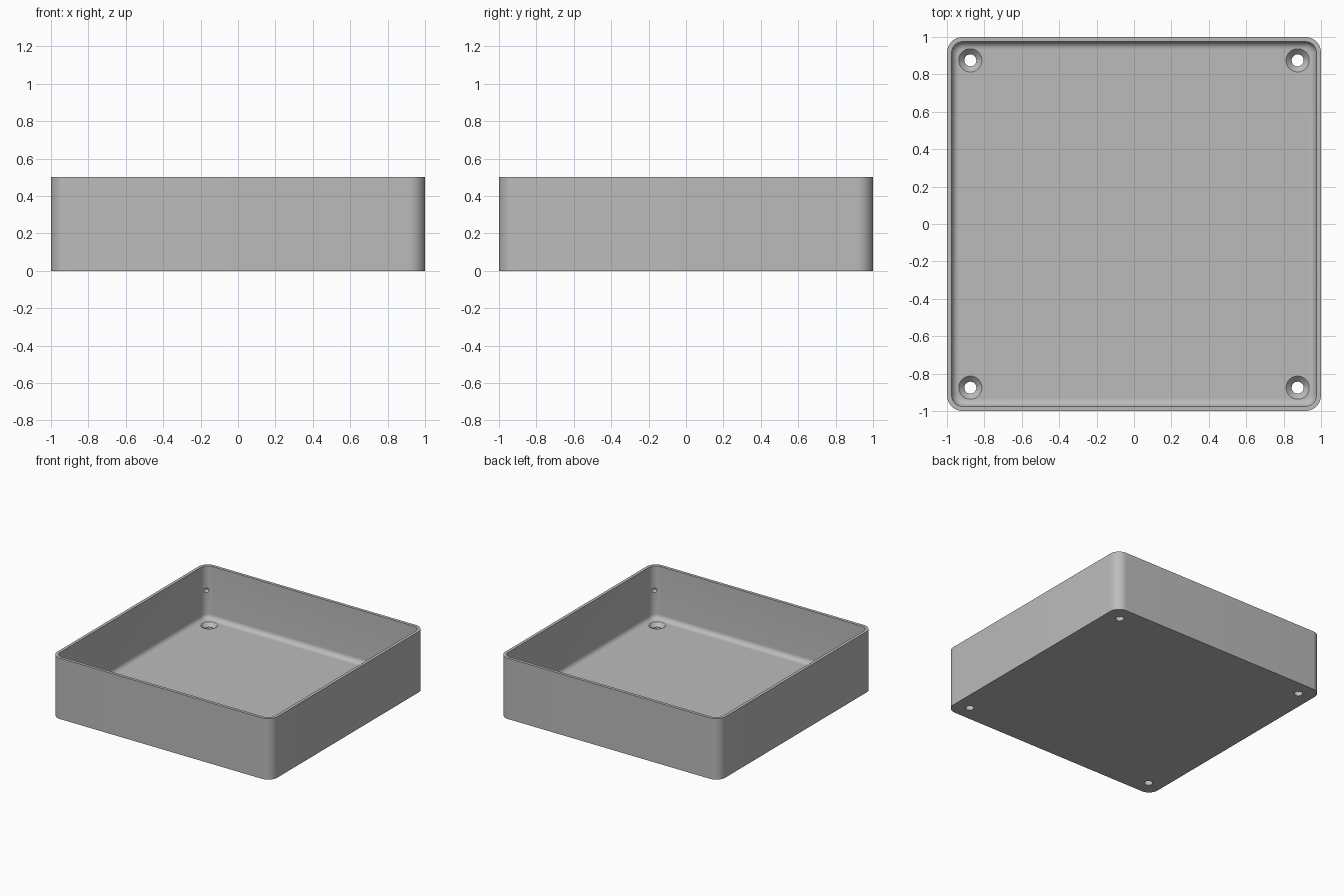
import bpy, bmesh, math
from mathutils import Vector

old = bpy.data.objects.get("Cube")
if old:
    bpy.data.objects.remove(old, do_unlink=True)

HEIGHT, FLOOR, WALL, RADIUS, FILLET = 0.5, 0.065, 0.025, 0.085, 0.04
HOLE_POS, HOLE_R, SINK_R = 0.875, 0.032, 0.062

grey = bpy.data.materials.new("plain grey")
grey.use_nodes = True
grey.diffuse_color = (0.5, 0.5, 0.5, 1)
grey.node_tree.nodes["Principled BSDF"].inputs["Base Color"].default_value = grey.diffuse_color


def make_object(name, bm):
    bmesh.ops.recalc_face_normals(bm, faces=bm.faces)
    mesh = bpy.data.meshes.new(name)
    bm.to_mesh(mesh)
    bm.free()
    mesh.materials.append(grey)
    obj = bpy.data.objects.new(name, mesh)
    bpy.context.collection.objects.link(obj)
    return obj


def rounded_square(half, radius, z, steps=12):
    """Points of a square outline with rounded corners."""
    points = []
    for quarter in range(4):
        mid = math.pi / 4 + quarter * math.pi / 2
        cx = math.copysign(half - radius, math.cos(mid))
        cy = math.copysign(half - radius, math.sin(mid))
        for i in range(steps + 1):
            a = (quarter + i / steps) * math.pi / 2
            points.append((cx + radius * math.cos(a), cy + radius * math.sin(a), z))
    return points


def loft(rings):
    """Closed skin through a list of equal rings."""
    bm = bmesh.new()
    loops = [[bm.verts.new(p) for p in ring] for ring in rings]
    for low, high in zip(loops, loops[1:]):
        for i in range(len(low)):
            j = (i + 1) % len(low)
            bm.faces.new((low[i], low[j], high[j], high[i]))
    bm.faces.new(loops[0])
    bm.faces.new(loops[-1])
    return bm


def circle(r, z, x, y, n=32):
    return [(x + r * math.cos(2 * math.pi * i / n),
             y + r * math.sin(2 * math.pi * i / n), z) for i in range(n)]


# Tray: outer wall, rim, inner wall, fillet into the floor
rings = [rounded_square(1, RADIUS, 0), rounded_square(1, RADIUS, HEIGHT),
         rounded_square(1 - WALL, RADIUS - WALL, HEIGHT)]
for i in range(9):
    a = i / 8 * math.pi / 2
    inset = FILLET * (1 - math.cos(a))
    rings.append(rounded_square(1 - WALL - inset, RADIUS - WALL - inset,
                                FLOOR + FILLET * (1 - math.sin(a))))
tray = make_object("tray", loft(rings))

# Cutters: countersunk screw hole and small corner dimple
cutters = []
for sx in (-1, 1):
    for sy in (-1, 1):
        x, y = sx * HOLE_POS, sy * HOLE_POS
        profile = [(HOLE_R, -0.1), (HOLE_R, FLOOR - SINK_R + HOLE_R),
                   (SINK_R, FLOOR), (SINK_R, FLOOR + 0.03)]
        cutters.append(make_object("screw_hole_cutter",
                                   loft([circle(r, z, x, y) for r, z in profile])))
        bm = bmesh.new()
        bmesh.ops.create_uvsphere(bm, u_segments=16, v_segments=10, radius=0.022)
        bmesh.ops.translate(bm, verts=bm.verts, vec=Vector((sx * 0.95, sy * 0.95, 0.3)))
        cutters.append(make_object("corner_dimple_cutter", bm))

bpy.context.view_layer.objects.active = tray
for cutter in cutters:
    mod = tray.modifiers.new("cut", 'BOOLEAN')
    mod.operation = 'DIFFERENCE'
    mod.solver = 'EXACT'
    mod.object = cutter
    bpy.ops.object.modifier_apply(modifier=mod.name)
for cutter in cutters:
    bpy.data.objects.remove(cutter, do_unlink=True)

# Smooth the rounded areas, keep the rim and holes sharp
bpy.ops.object.select_all(action='DESELECT')
tray.select_set(True)
bpy.ops.object.shade_smooth_by_angle(angle=math.radians(30))
